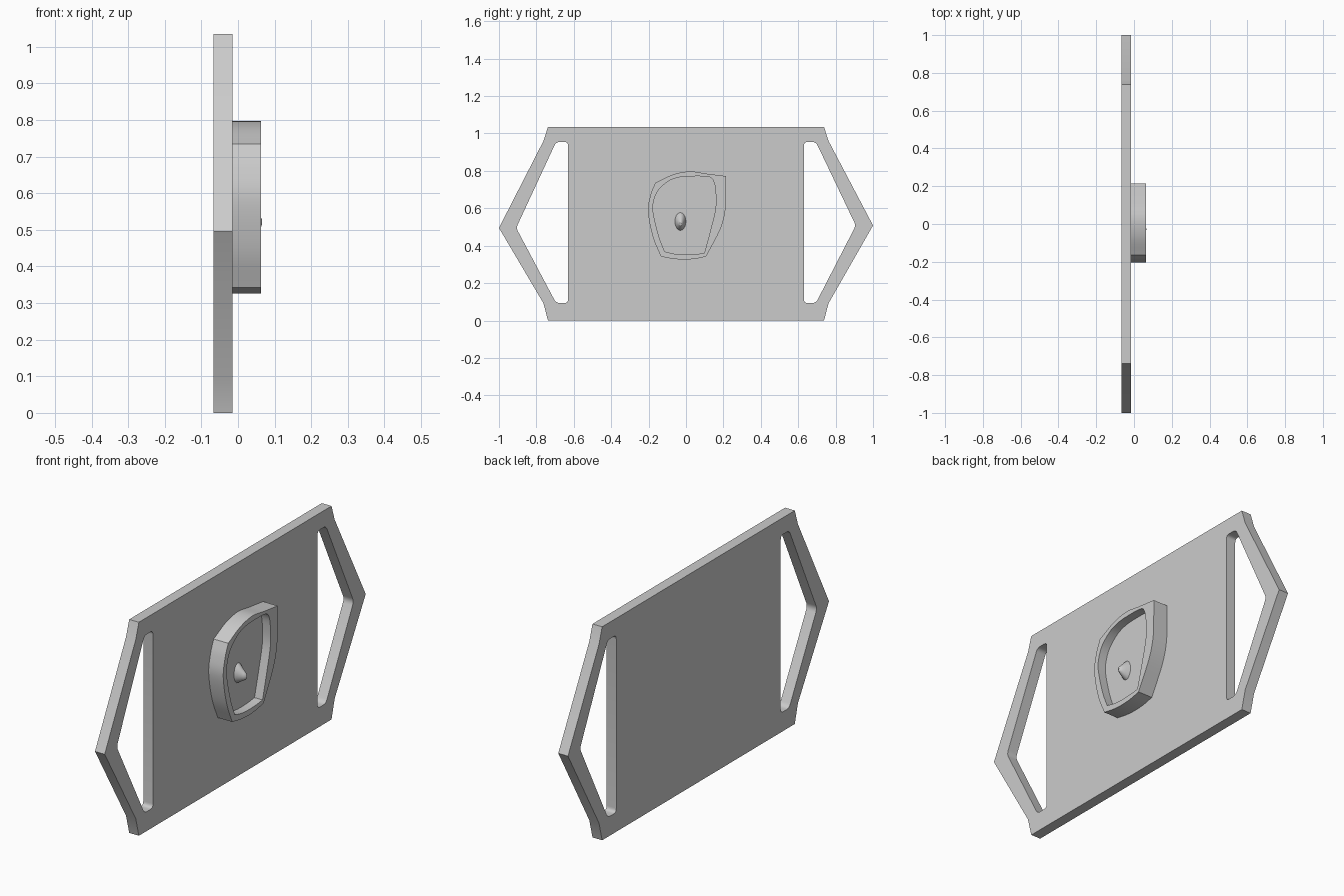
import bpy, bmesh, math
from mathutils import Vector, Matrix

if "Cube" in bpy.data.objects:
    bpy.data.objects.remove(bpy.data.objects["Cube"])

# local x, y, z -> world y, z, x (profiles are drawn in the right view)
SIDE = Matrix(((0, 0, 1, 0), (1, 0, 0, 0), (0, 1, 0, 0), (0, 0, 0, 1)))


def rounded(points, radius, steps=5):
    """Closed polygon with every corner rounded."""
    out, pts = [], [Vector(p) for p in points]
    for i, p in enumerate(pts):
        a = p + (pts[i - 1] - p).normalized() * radius
        b = p + (pts[(i + 1) % len(pts)] - p).normalized() * radius
        for s in range(steps + 1):
            t = s / steps
            out.append(a * (1 - t) ** 2 + p * 2 * t * (1 - t) + b * t * t)
    return out


def smooth_chain(points, steps=5):
    """Smooth open curve through points, without its last point."""
    p = [Vector(q) for q in points]
    p = [p[0] * 2 - p[1]] + p + [p[-1] * 2 - p[-2]]
    out = []
    for i in range(1, len(p) - 2):
        a, b, c, d = p[i - 1:i + 3]
        for s in range(steps):
            t = s / steps
            out.append(0.5 * (2 * b + (c - a) * t + (2 * a - 5 * b + 4 * c - d) * t * t
                              + (3 * b - a - 3 * c + d) * t ** 3))
    return out


def outline(*chains):
    """Closed outline of smooth chains meeting at sharp corners."""
    out = []
    for i, chain in enumerate(chains):
        out += smooth_chain(chain + [chains[(i + 1) % len(chains)][0]])
    return out


def finish(obj):
    bpy.ops.object.select_all(action='DESELECT')
    obj.select_set(True)
    bpy.context.view_layer.objects.active = obj
    bpy.ops.object.shade_smooth_by_angle(angle=math.radians(25))


def slab(name, loops, x0, x1):
    """Extrude an outline (with optional holes) from x0 to x1."""
    cu = bpy.data.curves.new(name, 'CURVE')
    cu.dimensions, cu.fill_mode = '2D', 'BOTH'
    cu.extrude = (x1 - x0) / 2
    for loop in loops:
        sp = cu.splines.new('POLY')
        sp.points.add(len(loop) - 1)
        for pt, co in zip(sp.points, loop):
            pt.co = (co[0], co[1], 0, 1)
        sp.use_cyclic_u = True
    tmp = bpy.data.objects.new(name + "_curve", cu)
    bpy.context.collection.objects.link(tmp)
    bpy.context.view_layer.update()
    mesh = bpy.data.meshes.new_from_object(tmp.evaluated_get(bpy.context.evaluated_depsgraph_get()))
    bpy.data.objects.remove(tmp)
    bm = bmesh.new()
    bm.from_mesh(mesh)
    bmesh.ops.transform(bm, matrix=Matrix.Translation(((x0 + x1) / 2, 0, 0)) @ SIDE, verts=bm.verts)
    bmesh.ops.remove_doubles(bm, verts=bm.verts, dist=1e-5)
    bmesh.ops.recalc_face_normals(bm, faces=bm.faces)
    bm.to_mesh(mesh)
    bm.free()
    obj = bpy.data.objects.new(name, mesh)
    bpy.context.collection.objects.link(obj)
    finish(obj)
    return obj


# buckle plate with two strap slots
right_edge = [(0.738, 0), (0.762, 0.092), (1.0, 0.508), (0.762, 0.96), (0.738, 1.035)]
left_edge = [(-0.738, 1.035), (-0.762, 0.96), (-1.0, 0.495), (-0.762, 0.092), (-0.738, 0)]
slots = [rounded([(s * 0.63, 0.094), (s * 0.695, 0.094), (s * 0.908, z),
                  (s * 0.695, 0.954), (s * 0.63, 0.954)], 0.02)
         for s, z in ((1, 0.508), (-1, 0.495))]
slab("buckle_plate", [right_edge + left_edge] + slots, -0.067, -0.015)

# raised badge: shallow tray with a rim
outer = outline(
    [(0.214, 0.772), (0.213, 0.66), (0.208, 0.575), (0.18, 0.48)],
    [(0.107, 0.342), (0.05, 0.33), (-0.01, 0.326), (-0.07, 0.33)],
    [(-0.134, 0.342), (-0.178, 0.45), (-0.203, 0.583), (-0.19, 0.67)],
    [(-0.165, 0.735), (-0.07, 0.78), (0.02, 0.797), (0.11, 0.785)])
inner = outline(
    [(0.098, 0.36), (0.04, 0.354), (-0.02, 0.353), (-0.07, 0.358)],
    [(-0.114, 0.369), (-0.145, 0.45), (-0.172, 0.56), (-0.176, 0.62), (-0.152, 0.69),
     (-0.098, 0.742), (-0.04, 0.765), (0.03, 0.771), (0.12, 0.768), (0.147, 0.745),
     (0.158, 0.69), (0.158, 0.6), (0.13, 0.48)])
slab("badge_base", [outer], -0.015, 0.02)
slab("badge_rim", [outer, inner], 0.02, 0.063)

# small rounded peg in the tray: (x, centre y, centre z, half width, half height)
bm = bmesh.new()
N, rings = 20, []
for x, cy, cz, w, h in ((0.015, -0.03, 0.53, 0.031, 0.05), (0.024, -0.03, 0.529, 0.028, 0.046),
                        (0.04, -0.029, 0.525, 0.021, 0.032), (0.055, -0.028, 0.522, 0.014, 0.02),
                        (0.063, -0.028, 0.521, 0.008, 0.013), (0.066, -0.028, 0.521, 0.003, 0.005)):
    rings.append([bm.verts.new((x, cy + w * math.cos(a), cz + h * math.sin(a)))
                  for a in (2 * math.pi * i / N for i in range(N))])
for a, b in zip(rings, rings[1:]):
    for i in range(N):
        j = (i + 1) % N
        bm.faces.new((a[i], a[j], b[j], b[i]))
bm.faces.new(rings[-1])
bm.faces.new(rings[0][::-1])
bmesh.ops.recalc_face_normals(bm, faces=bm.faces)
mesh = bpy.data.meshes.new("tray_peg")
bm.to_mesh(mesh)
bm.free()
peg = bpy.data.objects.new("tray_peg", mesh)
bpy.context.collection.objects.link(peg)
finish(peg)
